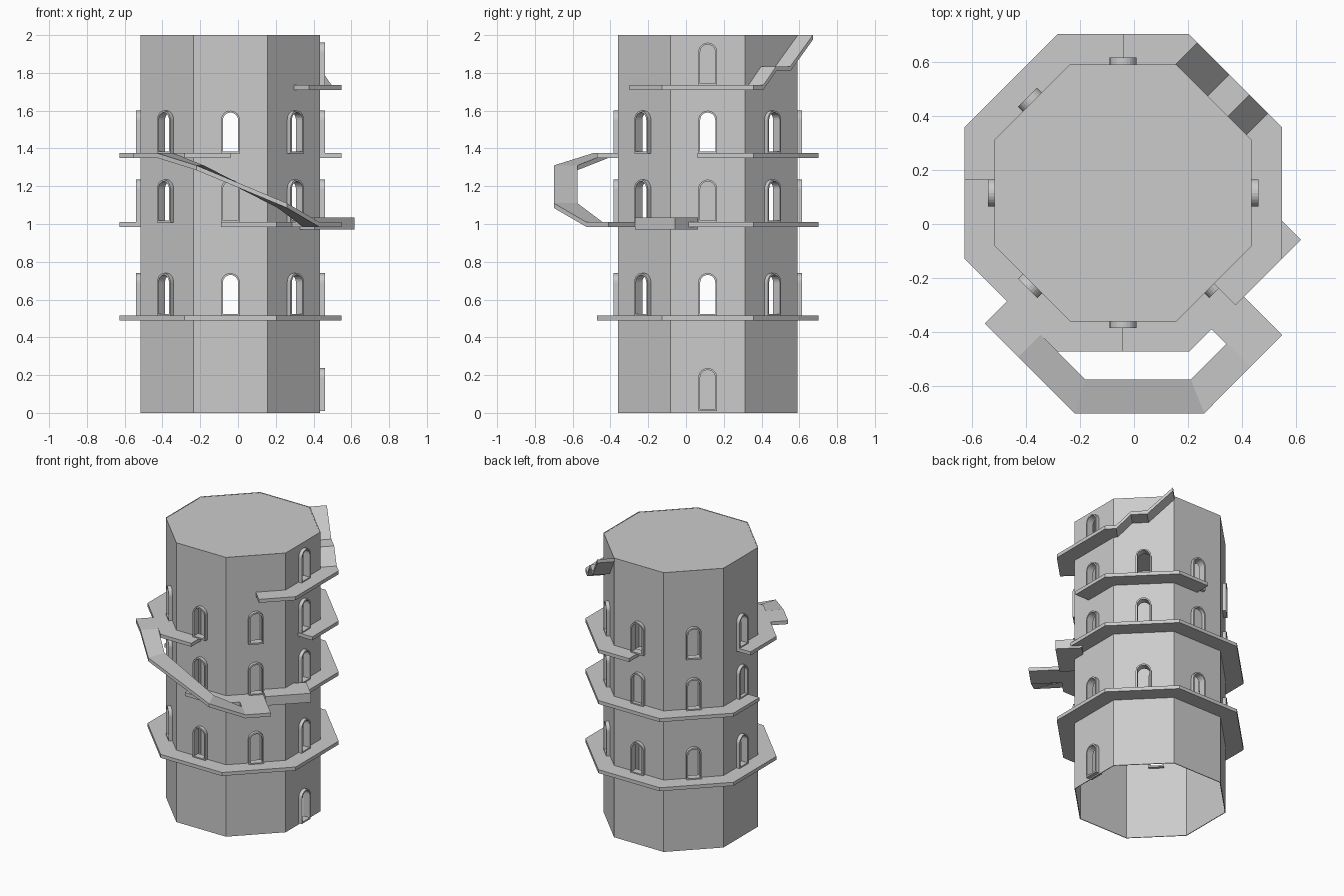
import bpy, bmesh, math

if "Cube" in bpy.data.objects:
    bpy.data.objects.remove(bpy.data.objects["Cube"])

CX, CY = -0.04, 0.115            # tower axis
TAN = math.tan(math.pi / 8)
WALL, LEDGE, THICK = 0.475, 0.587, 0.025

stone = bpy.data.materials.new("light_grey_stone")
stone.diffuse_color = (0.6, 0.6, 0.6, 1)
stone.use_nodes = True
stone.node_tree.nodes["Principled BSDF"].inputs["Base Color"].default_value = stone.diffuse_color


def P(face, n, t, z=0.0):
    """Point at distance n out from the axis on an octagon face, t along it."""
    a = face * math.pi / 4
    return (CX + n * math.cos(a) - t * math.sin(a),
            CY + n * math.sin(a) + t * math.cos(a), z)


def finish(name, bm):
    bmesh.ops.recalc_face_normals(bm, faces=bm.faces)
    me = bpy.data.meshes.new(name)
    bm.to_mesh(me)
    bm.free()
    me.materials.append(stone)
    ob = bpy.data.objects.new(name, me)
    bpy.context.collection.objects.link(ob)
    return ob


def loft(bm, sections, closed):
    """Join equal cross-sections into a solid, optionally as a ring."""
    rows = [[bm.verts.new(p) for p in s] for s in sections]
    m, k = len(rows), len(rows[0])
    for i in range(m if closed else m - 1):
        a, b = rows[i], rows[(i + 1) % m]
        for j in range(k):
            bm.faces.new((a[j], a[(j + 1) % k], b[(j + 1) % k], b[j]))
    if not closed:
        bm.faces.new(rows[0])
        bm.faces.new(rows[-1])


def strip(name, pairs, closed=False, thick=THICK):
    """Walkway slab from (inner, outer) top-edge point pairs."""
    low = lambda p: (p[0], p[1], p[2] - thick)
    bm = bmesh.new()
    loft(bm, [(a, b, low(b), low(a)) for a, b in pairs], closed)
    return finish(name, bm)


def across(face, t, z, n0=WALL - 0.003, n1=LEDGE):
    return P(face, n0, t, z), P(face, n1, t, z)


def corners(f0, f1, z, n0=WALL - 0.003, n1=LEDGE):
    return [(P(f, n0, n0 * TAN, z), P(f, n1, n1 * TAN, z)) for f in range(f0, f1)]


def ledge(name, f0, t0, f1, t1, z, extra=()):
    strip(name, [across(f0, t0, z)] + corners(f0, f1, z) + [across(f1, t1, z)] + list(extra))


def arch(half, z0, z1):
    """Round-topped outline as (t, z) points."""
    pts = [(-half, z0), (half, z0)]
    for i in range(13):
        a = math.pi * i / 12
        pts.append((half * math.cos(a), z1 - half + half * math.sin(a)))
    return pts


# window and door positions: eight per storey, plus ground and top doors
Z1, Z2, Z3, Z4 = 0.515, 1.01, 1.375, 1.735
openings = [(f, z) for z in (Z1, Z2, Z3) for f in range(8)] + [(0, 0.012), (0, Z4)]
blind = {(4, Z2), (2, Z2)}       # frames without a through opening
H = 0.225

# tower shell
wall = strip("tower_wall", corners(0, 8, 2.0, WALL - 0.005, WALL), True, 2.0)
cut = bmesh.new()
for f, z in openings:
    if (f, z) not in blind:
        shape = arch(0.041, z + 0.006, z + H - 0.009)
        loft(cut, [[P(f, n, t, h) for t, h in shape] for n in (0.44, 0.51)], False)
cutter = finish("window_cutter", cut)
cutter.hide_render = True
mod = wall.modifiers.new("windows", 'BOOLEAN')
mod.operation, mod.solver, mod.object = 'DIFFERENCE', 'EXACT', cutter
bpy.context.view_layer.objects.active = wall
bpy.ops.object.modifier_apply(modifier=mod.name)
bpy.data.objects.remove(cutter)

# roof lid, just inside the wall
bm = bmesh.new()
n = WALL - 0.004
loft(bm, [[P(f, n, n * TAN, z) for f in range(8)] for z in (1.994, 1.998)], False)
finish("roof", bm)

# arched frames
bm = bmesh.new()
for f, z in openings:
    out = arch(0.05, z - 0.003, z + H)
    inn = arch(0.04, z + 0.008, z + H - 0.01)
    loft(bm, [(P(f, 0.45, *a), P(f, 0.5, *a), P(f, 0.5, *b), P(f, 0.45, *b))
              for a, b in zip(out, inn)], True)
finish("window_frames", bm)

# ledges
strip("first_ledge", corners(0, 8, Z1), True)
ledge("second_ledge_back", 0, -0.115, 4, 0.05, Z2)
ledge("second_ledge_front", 6, -0.05, 7, 0.044, Z2)
ledge("third_ledge_left", 4, -0.05, 6, 0.0, Z3)
ledge("third_ledge_right", 0, -0.055, 2, 0.0, Z3)

# top ledge climbing in two flights to the roof
ledge("top_ledge_and_stairs", 7, 0.0, 9, -0.17, Z4,
      [across(9, -0.074, 1.835), across(9, 0.032, 1.835), across(9, 0.20, 2.0)])

# landing block beside the second ledge
strip("landing_block", [across(7, t, 1.035, 0.415) for t in (0.044, 0.343)], thick=0.065)

# outer ramp with its two landings
strip("lower_landing", [across(7, t, Z2, LEDGE, 0.787) for t in (-0.125, 0.044)])
strip("upper_landing", [across(5, t, Z3, LEDGE, 0.704) for t in (-0.02, 0.155)])
strip("outer_ramp", [across(7, -0.122, Z2, 0.665, 0.787),
                     ((0.21, -0.575, 1.11), (0.26, -0.70, 1.11)),
                     ((-0.18, -0.575, 1.31), (-0.22, -0.70, 1.31)),
                     across(5, 0.155, Z3, LEDGE, 0.704)])
